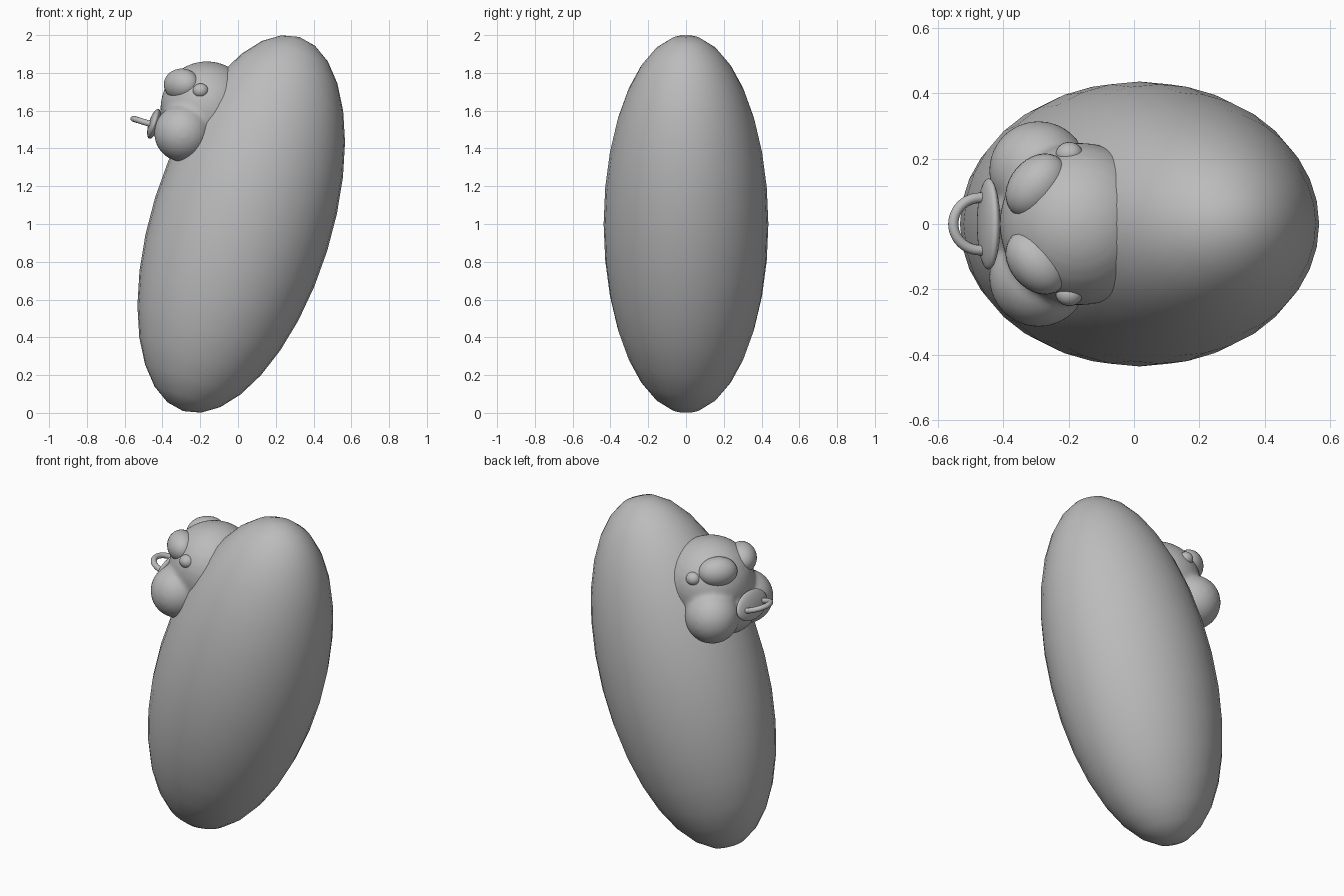
import bpy
import bmesh
import math
from mathutils import Matrix, Vector

if "Cube" in bpy.data.objects:
    bpy.data.objects.remove(bpy.data.objects["Cube"])

TILT = math.radians(17.26)   # lean shared by body, head and pacifier

grey = bpy.data.materials.new("plain grey")
grey.diffuse_color = (0.5, 0.5, 0.5, 1)
grey.use_nodes = True
grey.node_tree.nodes["Principled BSDF"].inputs["Base Color"].default_value = grey.diffuse_color


def finish(name, bm):
    mesh = bpy.data.meshes.new(name)
    bm.to_mesh(mesh)
    bm.free()
    mesh.materials.append(grey)
    mesh.shade_smooth()
    obj = bpy.data.objects.new(name, mesh)
    bpy.context.collection.objects.link(obj)
    return obj


def add_ball(bm, centre, radii, rotation=Matrix(), segments=32, rings=16):
    matrix = Matrix.Translation(centre) @ rotation @ Matrix.Diagonal((*radii, 1))
    bmesh.ops.create_uvsphere(bm, u_segments=segments, v_segments=rings,
                              radius=1, matrix=matrix)


def ball(name, *args, **kwargs):
    bm = bmesh.new()
    add_ball(bm, *args, **kwargs)
    return finish(name, bm)


lean = Matrix.Rotation(TILT, 4, 'Y')

# Leaning egg-shaped body
ball("body", (0.017, 0, 1.0), (0.477, 0.436, 1.037), lean)

# Head: round skull blended with full cheeks
bm = bmesh.new()
add_ball(bm, (-0.165, 0, 1.612), (0.247, 0.25, 0.25))
for y in (-0.163, 0, 0.163):
    add_ball(bm, (-0.292, y, 1.482), (0.153, 0.153, 0.153))
head = finish("head", bm)
remesh = head.modifiers.new("blend", 'REMESH')
remesh.mode = 'VOXEL'
remesh.voxel_size = 0.012
remesh.use_smooth_shade = True
smooth = head.modifiers.new("soften", 'SMOOTH')
smooth.factor = 0.5
smooth.iterations = 12

# Bulging eyes and small ears on both sides
for side, label in ((1, "left"), (-1, "right")):
    turn = Matrix.Rotation(side * math.radians(139), 4, 'Z')
    ball(label + "_eye", (-0.298, side * 0.117, 1.738), (0.082, 0.11, 0.085), turn)
    ball(label + "_ear", (-0.198, side * 0.213, 1.706), (0.042, 0.038, 0.038),
         segments=24, rings=12)

# Pacifier shield
ball("pacifier_shield", (-0.445, 0, 1.53), (0.028, 0.14, 0.082), lean)

# Pacifier handle: half ring swept as a round tube, ends buried in the shield
curve = bpy.data.curves.new("pacifier_handle", 'CURVE')
curve.dimensions = '3D'
curve.bevel_depth = 0.016
curve.bevel_resolution = 4
curve.use_fill_caps = True
points = [Vector((0.035, 0.08, 0))]
for i in range(25):
    a = math.pi / 2 + math.pi * i / 24
    points.append(Vector((0.085 * math.cos(a), 0.08 * math.sin(a), 0)))
points.append(Vector((0.035, -0.08, 0)))
spline = curve.splines.new('POLY')
spline.points.add(len(points) - 1)
for p, co in zip(spline.points, points):
    p.co = (*co, 1)
spline.use_smooth = True
curve.materials.append(grey)
handle = bpy.data.objects.new("pacifier_handle", curve)
handle.matrix_world = Matrix.Translation((-0.472, 0, 1.532)) @ lean
bpy.context.collection.objects.link(handle)
